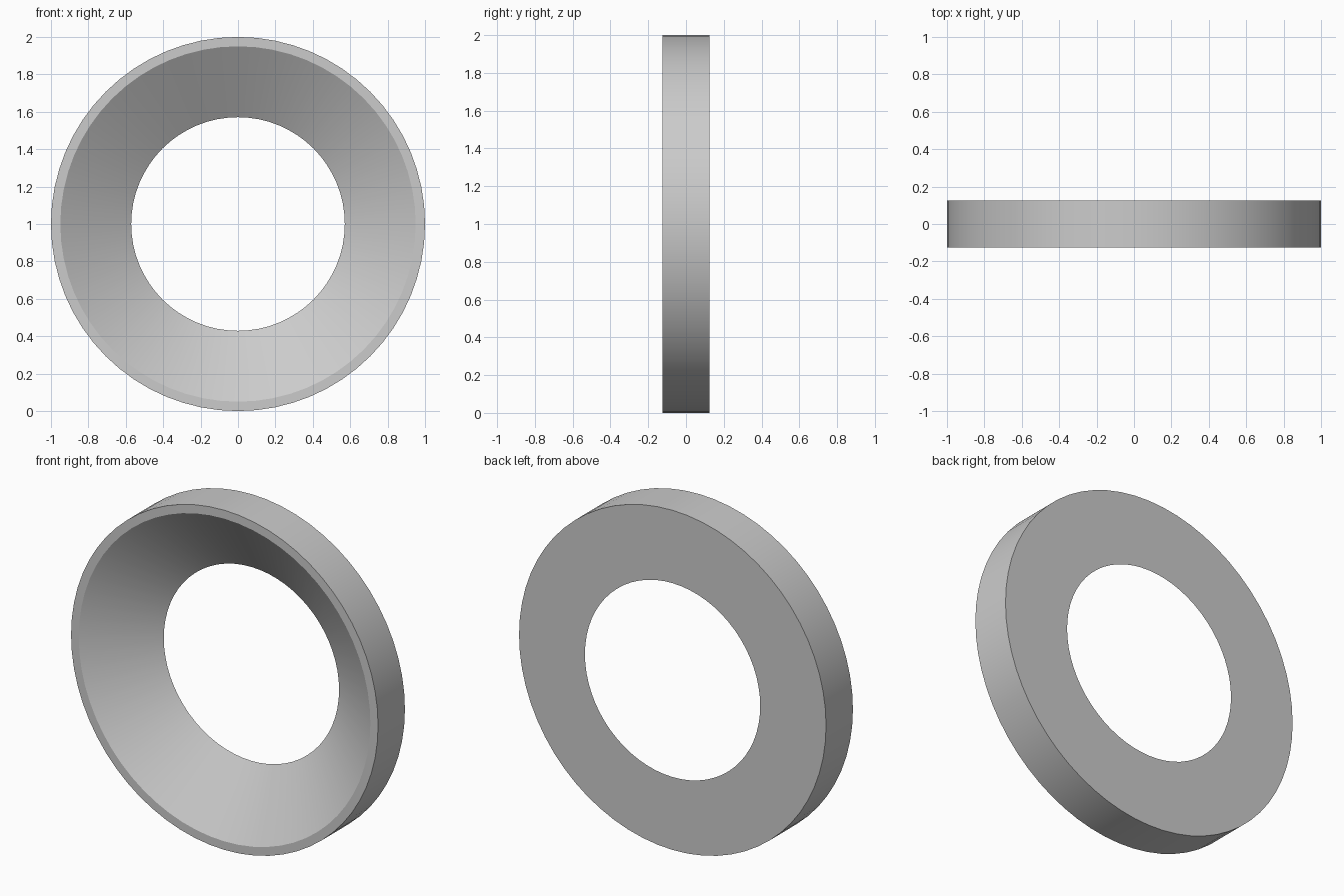
import bpy, bmesh, math

if "Cube" in bpy.data.objects:
    bpy.data.objects.remove(bpy.data.objects["Cube"])

SEGMENTS = 64
# Ring cross-section as (radius, y): front rim, outer wall, flat back, inner cone
PROFILE = [(0.95, -0.125), (1.0, -0.125), (1.0, 0.125), (0.571, 0.125)]

bm = bmesh.new()
loops = []
for i in range(SEGMENTS):
    a = 2 * math.pi * i / SEGMENTS
    loops.append([bm.verts.new((r * math.cos(a), y, 1 + r * math.sin(a)))
                  for r, y in PROFILE])

# Join neighbouring cross-sections into a closed ring
for i in range(SEGMENTS):
    a, b = loops[i], loops[(i + 1) % SEGMENTS]
    for j in range(len(PROFILE)):
        k = (j + 1) % len(PROFILE)
        bm.faces.new((a[j], a[k], b[k], b[j]))
bmesh.ops.recalc_face_normals(bm, faces=bm.faces)

mesh = bpy.data.meshes.new("bevelled_ring")
bm.to_mesh(mesh)
bm.free()
ring = bpy.data.objects.new("bevelled_ring", mesh)
bpy.context.collection.objects.link(ring)

# Smooth round the ring, crisp at the rims
bpy.context.view_layer.objects.active = ring
ring.select_set(True)
bpy.ops.object.shade_smooth_by_angle(angle=math.radians(25))
